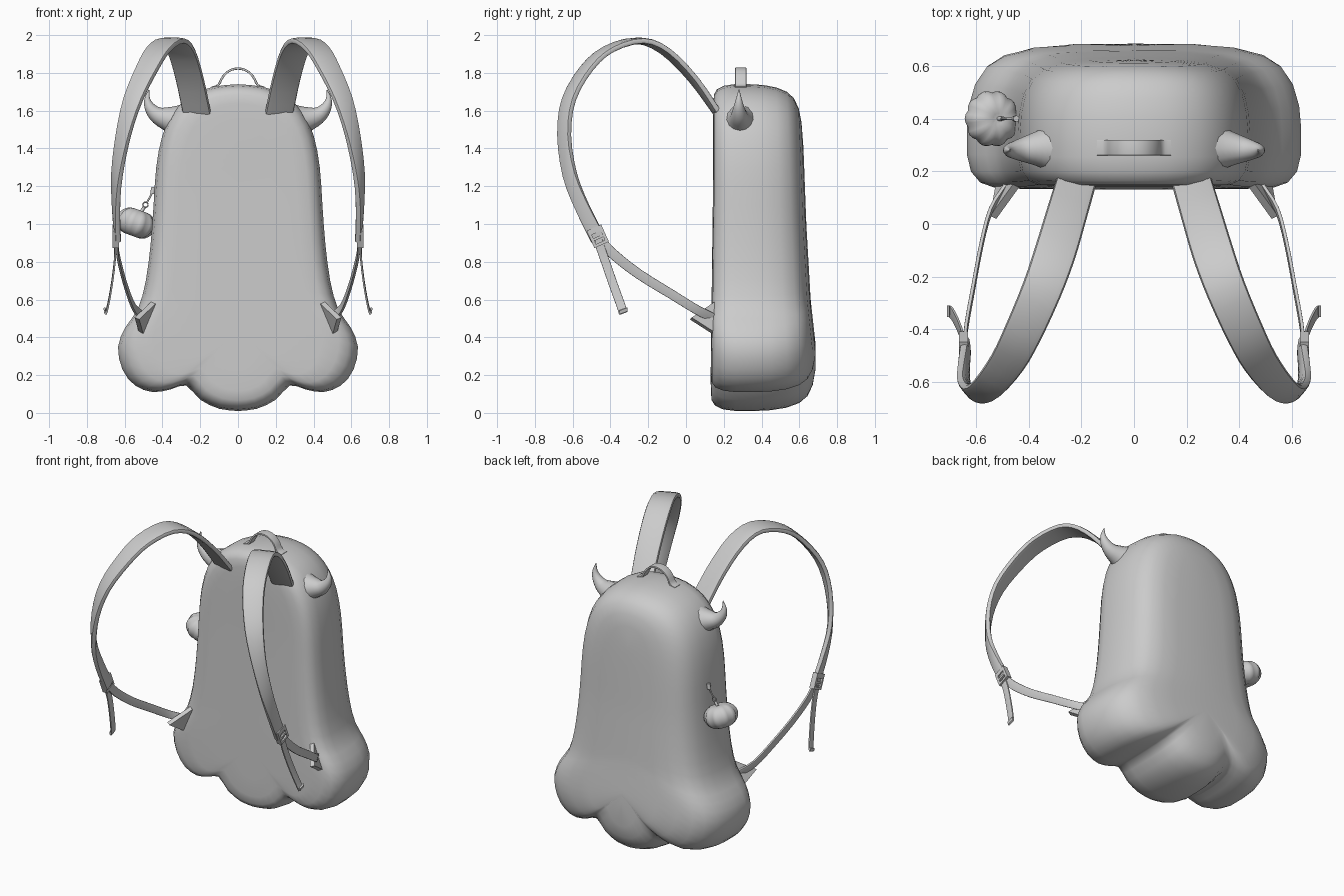
import bpy, bmesh, math
from mathutils import Vector, Matrix

if "Cube" in bpy.data.objects:
    bpy.data.objects.remove(bpy.data.objects["Cube"])

grey = bpy.data.materials.new("plain grey")
grey.diffuse_color = (0.6, 0.6, 0.6, 1)
grey.use_nodes = True
grey.node_tree.nodes["Principled BSDF"].inputs["Base Color"].default_value = grey.diffuse_color


def finish(bm, name, angle=50):
    bmesh.ops.recalc_face_normals(bm, faces=bm.faces)
    me = bpy.data.meshes.new(name)
    bm.to_mesh(me)
    bm.free()
    me.materials.append(grey)
    ob = bpy.data.objects.new(name, me)
    bpy.context.collection.objects.link(ob)
    bpy.ops.object.select_all(action='DESELECT')
    ob.select_set(True)
    bpy.context.view_layer.objects.active = ob
    bpy.ops.object.shade_smooth_by_angle(angle=math.radians(angle))
    return ob


def spline(pts, n):
    """Catmull-Rom through tuples of any length."""
    p = [Vector(q) for q in pts]
    p = [2 * p[0] - p[1]] + p + [2 * p[-1] - p[-2]]
    out = []
    for i in range(1, len(p) - 2):
        a, b, c, d = p[i - 1:i + 3]
        for k in range(n):
            t = k / n
            out.append(0.5 * (2 * b + (c - a) * t + (2 * a - 5 * b + 4 * c - d) * t * t
                              + (3 * b - a - 3 * c + d) * t ** 3))
    return out + [p[-2]]


def skin(bm, rings, caps=True):
    vs = [[bm.verts.new(c) for c in r] for r in rings]
    m = len(vs[0])
    for a, b in zip(vs, vs[1:]):
        for i in range(m):
            bm.faces.new((a[i], a[(i + 1) % m], b[(i + 1) % m], b[i]))
    if caps:
        bm.faces.new(vs[0])
        bm.faces.new(vs[-1])


def ribbon(name, pts, thick, n=4, side=1, power=0.5, angle=50):
    """Sweep a rounded flat section; each point is centre xyz + half-width xyz."""
    path = spline(pts, n)
    rings = []
    for i, q in enumerate(path):
        c, w = Vector(q[:3]), Vector(q[3:6])
        t = Vector(path[min(i + 1, len(path) - 1)][:3]) - Vector(path[max(i - 1, 0)][:3])
        nrm = t.cross(w).normalized() * thick / 2
        ring = []
        for k in range(12):
            a = math.tau * k / 12
            u, v = math.cos(a), math.sin(a)
            u, v = (math.copysign(abs(e) ** power, e) for e in (u, v))
            o = c + w * u + nrm * v
            ring.append((o.x * side, o.y, o.z))
        rings.append(ring)
    bm = bmesh.new()
    skin(bm, rings)
    return finish(bm, name, angle)


def tube(bm, pts, n, squash=1.0, sides=12):
    """Round sweep; each point is xyz + radius, path lying in the xz plane."""
    path = spline(pts, n)
    rings = []
    for i, q in enumerate(path):
        t = Vector(path[min(i + 1, len(path) - 1)][:3]) - Vector(path[max(i - 1, 0)][:3])
        u = Vector((0, 1, 0))
        v = t.cross(u).normalized()
        rings.append([Vector(q[:3]) + q[3] * (u * math.cos(a) * squash + v * math.sin(a))
                      for a in (math.tau * k / sides for k in range(sides))])
    skin(bm, rings)


# Bag body: lobed outline, inset toward a central spine at successive depths
half = spline([(0, 1.74), (.13, 1.727), (.25, 1.68), (.34, 1.595), (.40, 1.47), (.433, 1.3),
               (.447, 1.1), (.462, .9), (.488, .7), (.53, .55), (.595, .455), (.635, .35),
               (.612, .23), (.545, .145), (.45, .11), (.355, .125), (.275, .145),
               (.2, .07), (.1, .022), (0, .01)], 2)
outline = [tuple(p) for p in half] + [(-p[0], p[1]) for p in half[-2:0:-1]]
BACK = [(-1, .69), (.33, .69), (.6, .66), (1.0, .637), (1.4, .622), (1.8, .605)]


def back_y(z):
    for (z0, y0), (z1, y1) in zip(BACK, BACK[1:]):
        if z <= z1:
            return y0 + (y1 - y0) * (z - z0) / (z1 - z0)
    return BACK[-1][1]


rings = []
for s, f in [(1, 0), (.6, 0), (.3, .003), (.16, .012), (.08, .045), (.025, .12), (0, .24), (0, .42),
             (.012, .57), (.05, .72), (.12, .84), (.22, .915), (.38, .965), (.6, .99), (1, 1)]:
    ring = []
    for x, z in outline:
        qz = .36 + z * .60
        zz = z + (qz - z) * s
        y0 = .128 + .015 * min(1, zz / 1.2)
        ring.append((x * (1 - s), y0 + (back_y(zz) - y0) * f, zz))
    rings.append(ring)
bm = bmesh.new()
skin(bm, rings, caps=False)
bmesh.ops.remove_doubles(bm, verts=bm.verts, dist=0.0005)
finish(bm, "bag_body", 60)

# Carry handle: thin arched loop
ribbon("carry_handle", [(x, .29, z, 0, .03, 0) for x, z in
       [(-.14, 1.722), (-.105, 1.735), (-.08, 1.78), (-.045, 1.812), (0, 1.823),
        (.045, 1.812), (.08, 1.78), (.105, 1.735), (.14, 1.722)]], .012, 3, power=.3)

for side, tag in ((1, "right"), (-1, "left")):
    # Horn: tapered, curving upward
    bm = bmesh.new()
    tube(bm, [(.30 * side, .29, 1.54, .10), (.365 * side, .287, 1.555, .068),
              (.425 * side, .283, 1.575, .046), (.465 * side, .28, 1.615, .030),
              (.480 * side, .28, 1.66, .016), (.472 * side, .28, 1.712, .002)], 3)
    finish(bm, tag + "_horn")

    # Padded shoulder strap, twisting from flat at the top to edge-on at the buckle
    ribbon(tag + "_shoulder_strap", [
        (.215, .175, 1.575, .075, .012, 0), (.255, .04, 1.765, .075, .02, 0),
        (.30, -.11, 1.915, .075, .025, 0), (.35, -.25, 1.97, .07, .03, 0),
        (.42, -.41, 1.925, .066, .03, 0), (.48, -.525, 1.825, .06, .03, 0),
        (.555, -.62, 1.66, .05, .03, 0), (.607, -.645, 1.47, .036, .03, 0),
        (.641, -.615, 1.26, .022, .034, .008), (.646, -.55, 1.09, .01, .036, .014),
        (.638, -.465, .92, .004, .036, .018)], .034, 3, side)

    # Thin webbing down to the bag
    ribbon(tag + "_lower_strap", [
        (.642, -.465, .93, 0, .018, .020), (.637, -.39, .845, 0, .016, .022),
        (.612, -.25, .735, 0, .014, .022), (.58, -.08, .63, 0, .012, .022),
        (.545, .05, .55, 0, .011, .022), (.49, .14, .505, 0, .01, .022)], .014, 3, side, .3)

    # Loose webbing end with a small curl
    ribbon(tag + "_loose_end", [
        (.65, -.465, .91, 0, .022, .008), (.652, -.43, .81, 0, .022, .008),
        (.668, -.385, .68, 0, .022, .008), (.688, -.345, .57, 0, .022, .008),
        (.70, -.332, .53, 0, .022, .008), (.706, -.332, .55, 0, .022, .008)], .01, 3, side, .3)

    # Buckle: rectangular frame with a centre bar
    bm = bmesh.new()
    for oy, oz, sy, sz in [(-.034, 0, .016, .10), (.034, 0, .016, .10), (0, .035, .07, .03),
                           (0, -.042, .07, .016), (0, -.008, .07, .014)]:
        m = (Matrix.Translation((.648 * side, -.467, .935)) @ Matrix.Rotation(.42, 4, 'X')
             @ Matrix.Translation((0, oy, oz)) @ Matrix.Diagonal((.034, sy, sz, 1)))
        bmesh.ops.create_cube(bm, size=1, matrix=m)
    finish(bm, tag + "_buckle", 30)

    # Triangular anchor tab
    bm = bmesh.new()
    tri = [Vector((.43 * side, .17, .60)), Vector((.51 * side, .165, .41)),
           Vector((.535 * side, .025, .50))]
    off = (tri[1] - tri[0]).cross(tri[2] - tri[0]).normalized() * .014
    skin(bm, [[p - off for p in tri], [p + off for p in tri]])
    finish(bm, tag + "_anchor_tab", 30)

# Hanging charm: ribbed, flattened ball
bm = bmesh.new()
bmesh.ops.create_uvsphere(bm, u_segments=40, v_segments=16, radius=1)
for v in bm.verts:
    a, r = math.atan2(v.co.y, v.co.x), math.hypot(v.co.x, v.co.y)
    rib = .92 + .08 * abs(math.cos(a * 5))
    v.co = Vector((v.co.x * .106 * rib, v.co.y * .108 * rib, v.co.z * .084 - .02 * (1 - r) ** 2 * v.co.z))
bmesh.ops.transform(bm, matrix=Matrix.Translation((-.54, .40, 1.005)) @ Matrix.Rotation(.35, 4, 'Y'),
                    verts=bm.verts)
finish(bm, "charm_ball", 60)

# Charm cord with a ring and a clip
bm = bmesh.new()
tube(bm, [(-.515, .40, 1.06, .009), (-.497, .40, 1.088, .009)], 2, sides=8)
tube(bm, [(-.49 + .014 * math.cos(a), .40, 1.102 + .014 * math.sin(a), .004)
          for a in (math.tau * k / 10 for k in range(11))], 1, sides=6)
tube(bm, [(-.482, .40, 1.115, .005), (-.462, .40, 1.15, .005), (-.452, .40, 1.175, .005)], 2, sides=8)
tube(bm, [(-.453, .40, 1.16, .012), (-.447, .40, 1.195, .012)], 2, sides=8)
finish(bm, "charm_cord")
